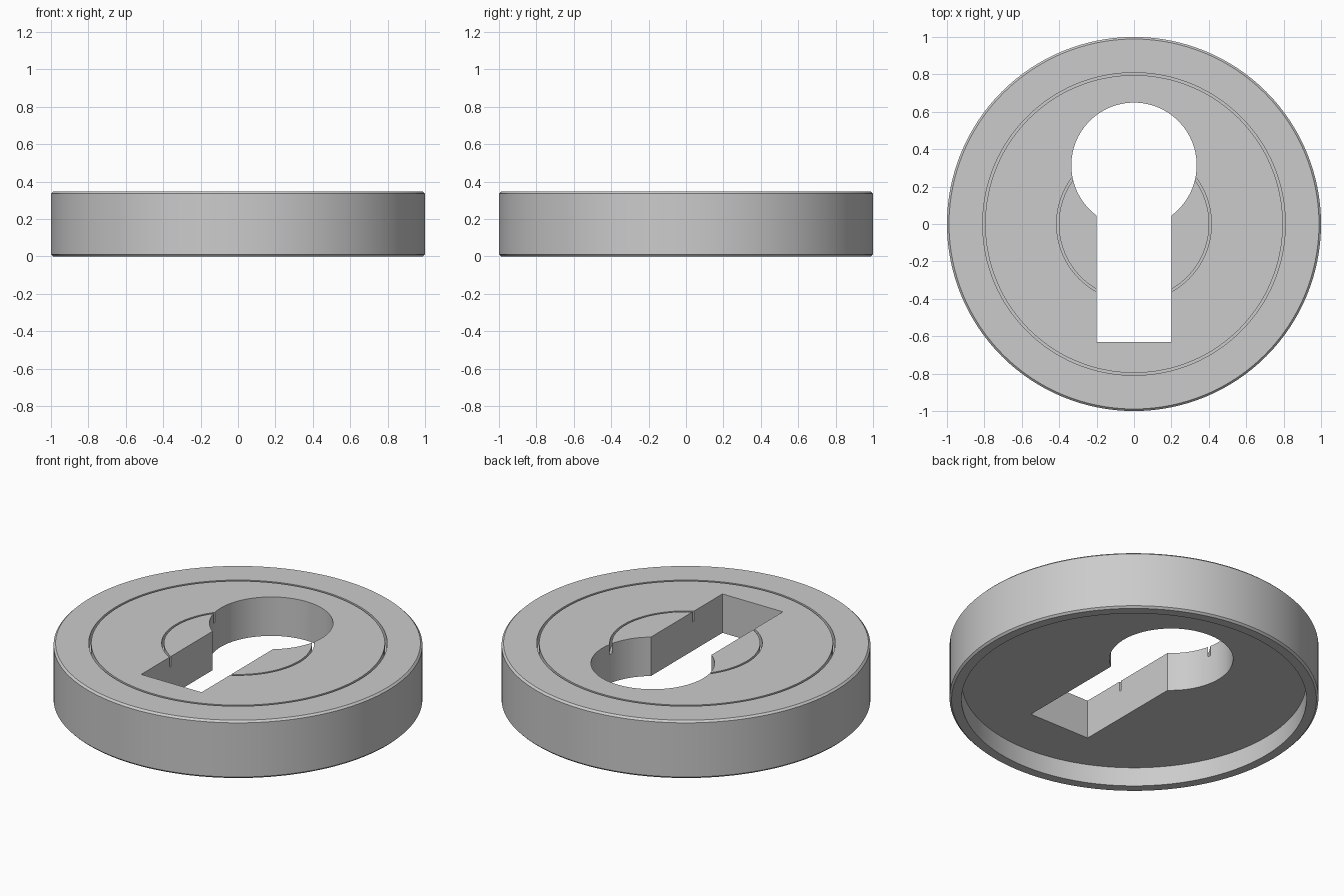
import bpy, bmesh, math

if "Cube" in bpy.data.objects:
    bpy.data.objects.remove(bpy.data.objects["Cube"])

SEGMENTS = 128


def make_object(name, bm):
    bmesh.ops.recalc_face_normals(bm, faces=bm.faces)
    mesh = bpy.data.meshes.new(name)
    bm.to_mesh(mesh)
    bm.free()
    obj = bpy.data.objects.new(name, mesh)
    bpy.context.collection.objects.link(obj)
    return obj


def lathe(name, profile):
    # revolve a (radius, z) profile that starts and ends on the axis
    bm = bmesh.new()
    rings = []
    for r, z in profile:
        count = SEGMENTS if r > 0 else 1
        rings.append([bm.verts.new((r * math.cos(2 * math.pi * i / SEGMENTS),
                                    r * math.sin(2 * math.pi * i / SEGMENTS), z))
                      for i in range(count)])
    for a, b in zip(rings, rings[1:]):
        for i in range(SEGMENTS):
            j = (i + 1) % SEGMENTS
            corners = [a[i % len(a)], a[j % len(a)], b[j % len(b)], b[i % len(b)]]
            bm.faces.new(list(dict.fromkeys(corners)))
    return make_object(name, bm)


def groove(r_in, r_out, depth):
    return [(r_in, TOP), (r_in, TOP - depth), (r_out, TOP - depth), (r_out, TOP)]


# round cover plate: grooved top, chamfered rim, recessed underside
TOP, RECESS, CHAMFER = 0.346, 0.113, 0.011
profile = [(0, TOP)]
profile += groove(0.402, 0.414, 0.06)
profile += groove(0.796, 0.809, 0.06)
profile += [(1 - CHAMFER, TOP), (1, TOP - CHAMFER), (1, CHAMFER), (1 - CHAMFER, 0),
            (0.935, 0), (0.935, RECESS), (0, RECESS)]
plate = lathe("cover_plate", profile)

# keyhole cutter: large arc above a straight slot
R, CY, HALF, BOTTOM = 0.335, 0.314, 0.2, -0.63
start = -math.acos(HALF / R)
sweep = math.pi - 2 * start
STEPS = 72
outline = [(-HALF, BOTTOM), (HALF, BOTTOM)]
outline += [(R * math.cos(start + sweep * i / STEPS),
             CY + R * math.sin(start + sweep * i / STEPS)) for i in range(STEPS + 1)]
bm = bmesh.new()
face = bm.faces.new([bm.verts.new((x, y, -0.2)) for x, y in outline])
extruded = bmesh.ops.extrude_face_region(bm, geom=[face])["geom"]
bmesh.ops.translate(bm, vec=(0, 0, 0.8),
                    verts=[v for v in extruded if isinstance(v, bmesh.types.BMVert)])
cutter = make_object("keyhole_cutter", bm)
cutter.hide_render = True

# cut the keyhole through the plate
mod = plate.modifiers.new("keyhole", 'BOOLEAN')
mod.operation = 'DIFFERENCE'
mod.solver = 'EXACT'
mod.object = cutter
bpy.ops.object.select_all(action='DESELECT')
plate.select_set(True)
bpy.context.view_layer.objects.active = plate
bpy.ops.object.modifier_apply(modifier=mod.name)
bpy.data.objects.remove(cutter, do_unlink=True)
bpy.ops.object.shade_smooth_by_angle(angle=math.radians(30))
